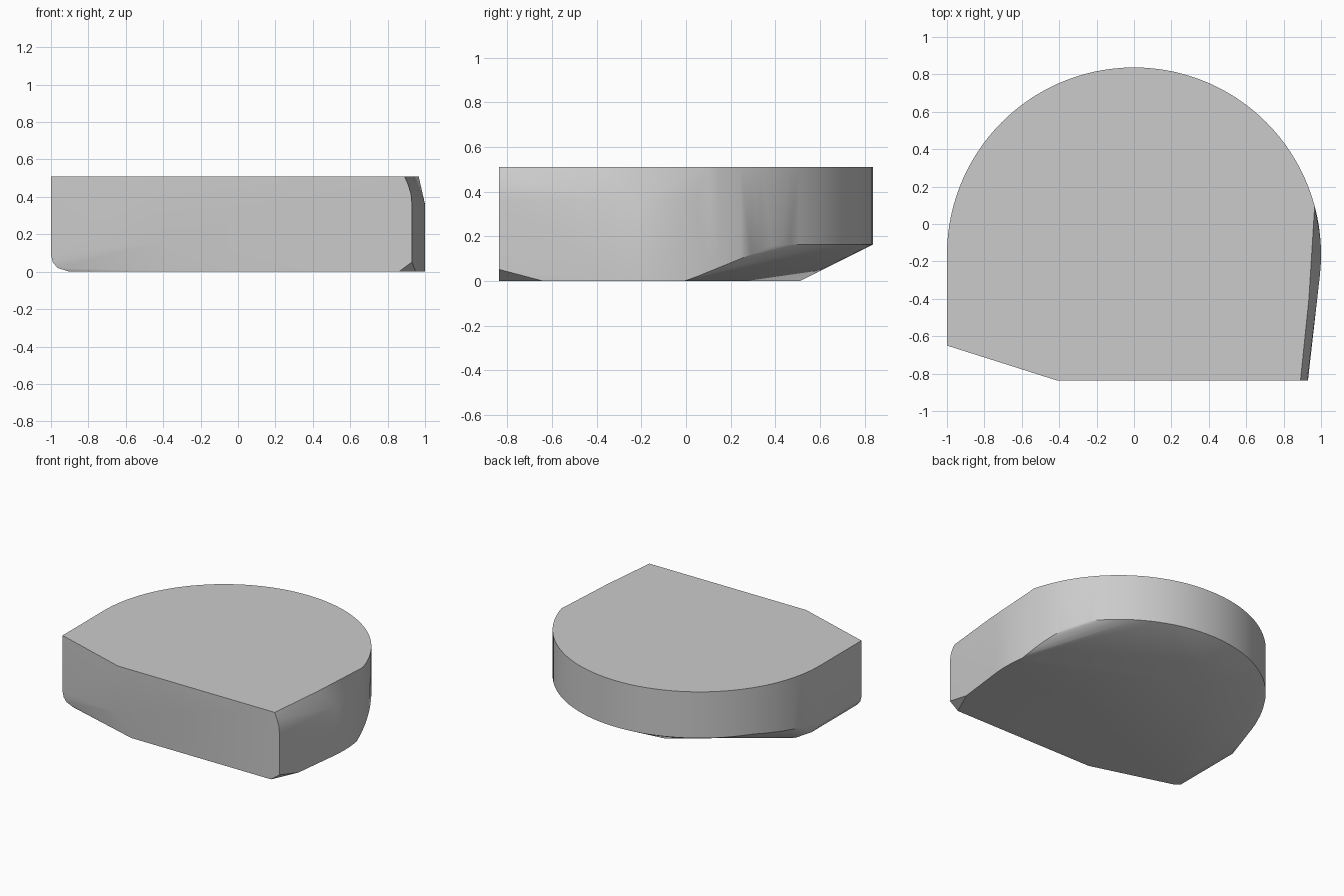
import bpy
import bmesh
from math import cos, sin, radians

cube = bpy.data.objects.get("Cube")
if cube:
    bpy.data.objects.remove(cube)

TOP, SHOULDER, RIM = 0.51, 0.36, 0.163
CENTRE_Y, FRONT = -0.163, -0.837


def arc(angle):
    """Point on the rounded back wall."""
    return cos(radians(angle)), CENTRE_Y + sin(radians(angle))


def rim_height(x, y):
    """Lower edge of the wall, raised by the chamfers under the back."""
    if x > 0:
        return min(RIM, max(0, y * RIM / 0.4))
    return min(RIM, 0.09 + 0.13 * (y - CENTRE_Y))


points = []

# Rounded wall: the right end stops at the shoulder, the rest reaches the top
for angle in range(-6, 181, 3):
    x, y = arc(angle)
    points.append((x, y, TOP if angle >= 14 else SHOULDER))
    points.append((x, y, rim_height(x, y)))

# Flat left side with a rounded lower edge
for x, z in [(-1, TOP), (-1, 0.09), (-0.99, 0.05), (-0.965, 0.02), (-0.9, 0)]:
    points.append((x, -0.65 - 0.1 * (x + 1), z))
    points.append((x, CENTRE_Y + 1.6 * (x + 1), z))

# Slanted front left corner and its lower chamfer
points += [(-0.41, FRONT, TOP), (-0.41, FRONT, RIM), (-0.3, FRONT, 0)]

# Front right corner: curved shoulder above, small chamfer below
for x, z in [(0.89, TOP), (0.91, 0.465), (0.925, 0.415), (0.93, SHOULDER),
             (0.93, 0.052), (0.86, 0)]:
    points.append((x, FRONT, z))
points += [(0.935, -0.4, TOP), (0.95, -0.64, 0)]

# Peak of the two chamfers under the back
points.append((-0.18, 0.51, 0))

# Wrap the outline into one solid
bm = bmesh.new()
for p in points:
    bm.verts.new(p)
bmesh.ops.remove_doubles(bm, verts=bm.verts, dist=0.002)
bmesh.ops.convex_hull(bm, input=bm.verts)
loose = [v for v in bm.verts if not v.link_faces]
bmesh.ops.delete(bm, geom=loose, context="VERTS")
bmesh.ops.dissolve_limit(bm, angle_limit=radians(0.5), verts=bm.verts, edges=bm.edges)
bmesh.ops.recalc_face_normals(bm, faces=bm.faces)

mesh = bpy.data.meshes.new("rounded_block")
bm.to_mesh(mesh)
bm.free()
block = bpy.data.objects.new("rounded_block", mesh)
bpy.context.collection.objects.link(block)

# Plain grey
grey = bpy.data.materials.new("light_grey")
grey.use_nodes = True
colour = (0.6, 0.6, 0.6, 1)
grey.diffuse_color = colour
grey.node_tree.nodes["Principled BSDF"].inputs["Base Color"].default_value = colour
mesh.materials.append(grey)

# Smooth wall with sharp edges
bpy.ops.object.select_all(action="DESELECT")
block.select_set(True)
bpy.context.view_layer.objects.active = block
bpy.ops.object.shade_smooth_by_angle(angle=radians(30))
